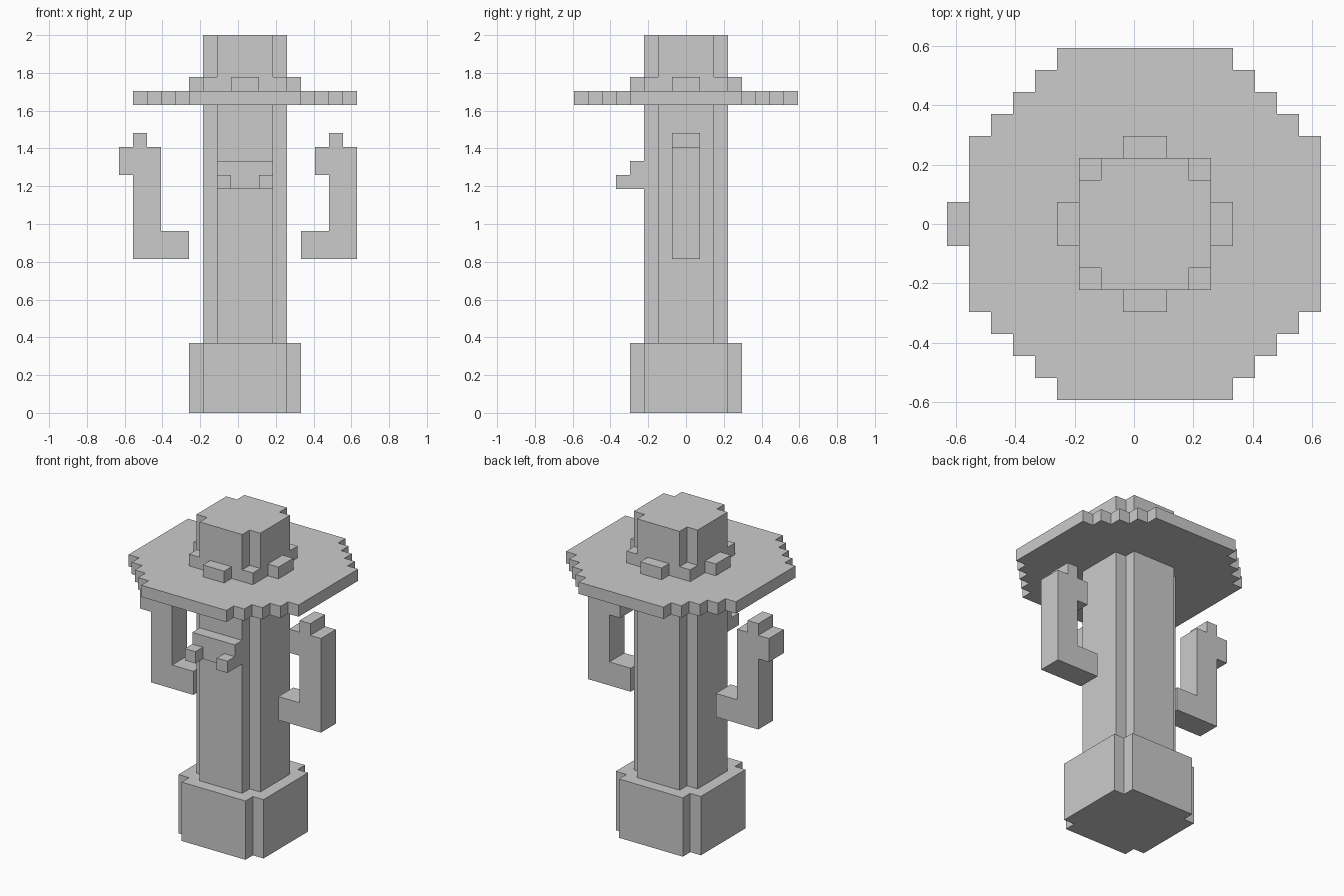
import bpy, bmesh
from mathutils import Vector

if "Cube" in bpy.data.objects:
    bpy.data.objects.remove(bpy.data.objects["Cube"])

V = 2 / 27        # one voxel
OX = 0.5          # the trunk sits half a voxel to the right


def prism(name, faces):
    """faces: list of (points, extrusion vector) in voxel units, joined in one object."""
    bm = bmesh.new()
    for pts, ext in faces:
        vs = [bm.verts.new(((x + OX) * V, y * V, z * V)) for x, y, z in pts]
        f = bm.faces.new(vs)
        res = bmesh.ops.extrude_face_region(bm, geom=[f], use_keep_orig=True)
        moved = [g for g in res["geom"] if isinstance(g, bmesh.types.BMVert)]
        bmesh.ops.translate(bm, verts=moved, vec=Vector(ext) * V)
    bmesh.ops.recalc_face_normals(bm, faces=bm.faces[:])
    me = bpy.data.meshes.new(name)
    bm.to_mesh(me)
    bm.free()
    ob = bpy.data.objects.new(name, me)
    bpy.context.collection.objects.link(ob)
    return ob


def stepped(name, quarter, z0, z1):
    """Mirror a quarter outline into all four quadrants and raise it."""
    q = list(quarter)
    r = q[::-1]
    ring = (q + [(-x, y) for x, y in r] + [(-x, -y) for x, y in q]
            + [(x, -y) for x, y in r])
    return prism(name, [([(x, y, z0) for x, y in ring], (0, 0, z1 - z0))])


def block(x0, x1, y0, y1, z0, z1):
    return ([(x0, y0, z0), (x1, y0, z0), (x1, y1, z0), (x0, y1, z0)], (0, 0, z1 - z0))


def arm(name, outline):
    return prism(name, [([(x, -1, z) for x, z in outline], (0, 2, 0))])


# Pot, trunk and hat crown: squares with notched corners
stepped("pot", [(4, 3), (3, 3), (3, 4)], 0, 5)
stepped("trunk", [(3, 2), (2, 2), (2, 3)], 5, 22)
stepped("hat_crown", [(3, 2), (2, 2), (2, 3)], 23, 27)

# Round stepped brim
brim = [(8, 4)]
for i in range(4):
    brim += [(7 - i, 4 + i), (7 - i, 5 + i)]
stepped("hat_brim", brim, 22, 23)

# Hat band: filled corners plus a stud on each side
prism("hat_band_corners", [block(x, x + 1, y, y + 1, 23, 24)
                           for x in (-3, 2) for y in (-3, 2)])
studs = []
for a in (-4, 3):
    studs += [block(a, a + 1, -1, 1, 23, 24), block(-1, 1, a, a + 1, 23, 24)]
prism("hat_band_studs", studs)

# Moustache with two forward tips
prism("moustache", [block(-2, 2, -4, -3, 16, 18)])
prism("moustache_tips", [block(x, x + 1, -5, -4, 16, 17) for x in (-2, 1)])

# Floating bent arms, both with the thumb on the left
arm("left_arm", [(-4, 11), (-4, 13), (-6, 13), (-6, 19), (-7, 19), (-7, 20),
                 (-8, 20), (-8, 19), (-9, 19), (-9, 17), (-8, 17), (-8, 11)])
arm("right_arm", [(4, 11), (8, 11), (8, 19), (7, 19), (7, 20), (6, 20),
                  (6, 19), (5, 19), (5, 17), (6, 17), (6, 13), (4, 13)])
